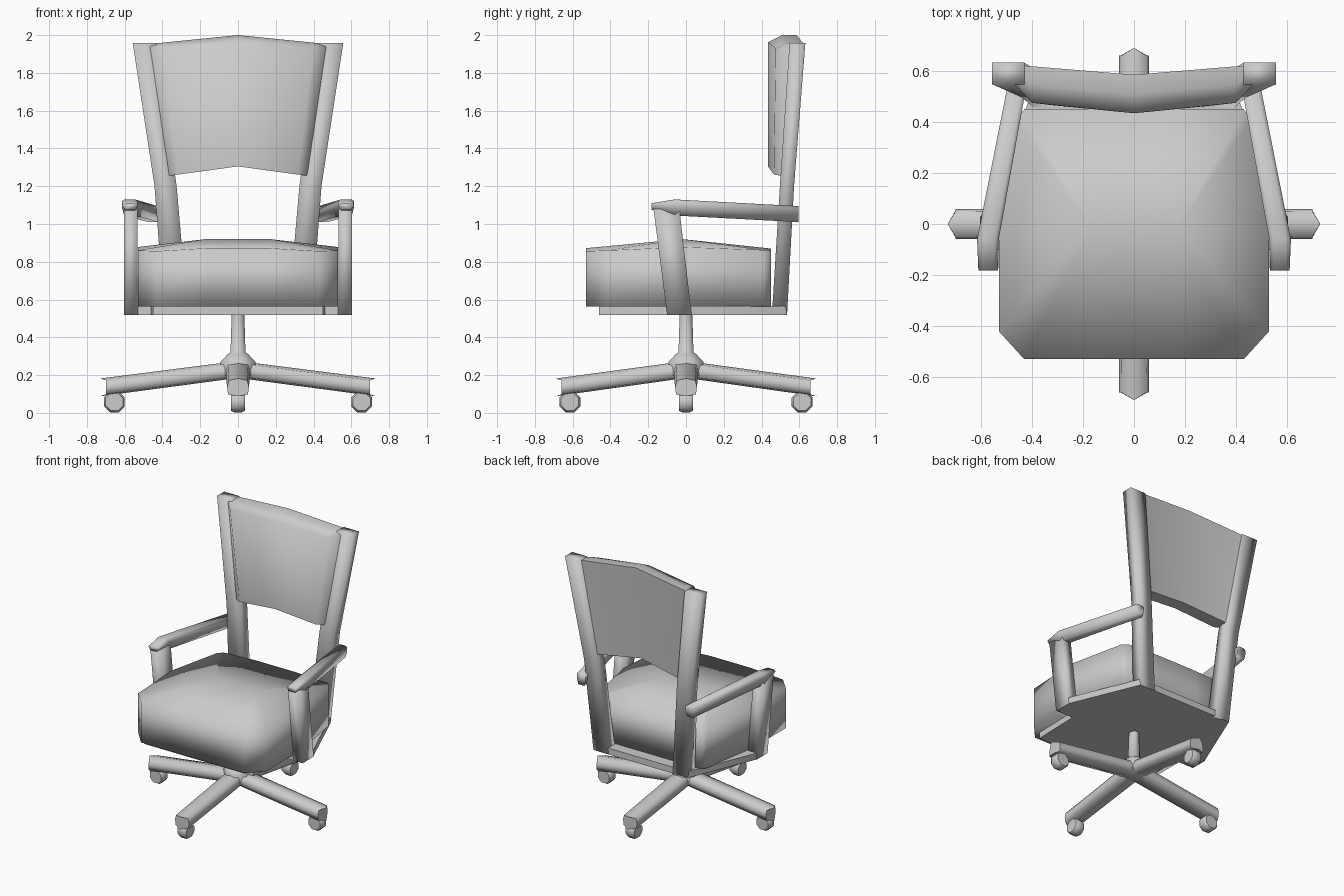
import bpy, bmesh
from math import radians, cos, sin, pi
from mathutils import Matrix

if "Cube" in bpy.data.objects:
    bpy.data.objects.remove(bpy.data.objects["Cube"])


def loft(name, rings, angle=100, mirror=False, matrix=None):
    """Skin a list of equal-length point rings and cap both ends."""
    bm = bmesh.new()
    vs = [[bm.verts.new(p) for p in r] for r in rings]
    n = len(rings[0])
    for a, b in zip(vs, vs[1:]):
        for i in range(n):
            j = (i + 1) % n
            bm.faces.new((a[i], a[j], b[j], b[i]))
    bm.faces.new(vs[0])
    bm.faces.new(vs[-1])
    bmesh.ops.remove_doubles(bm, verts=bm.verts, dist=1e-4)
    if matrix:
        bm.transform(matrix)
    bmesh.ops.recalc_face_normals(bm, faces=bm.faces)
    me = bpy.data.meshes.new(name)
    bm.to_mesh(me)
    bm.free()
    ob = bpy.data.objects.new(name, me)
    bpy.context.collection.objects.link(ob)
    bpy.ops.object.select_all(action='DESELECT')
    ob.select_set(True)
    bpy.context.view_layer.objects.active = ob
    bpy.ops.object.shade_smooth_by_angle(angle=radians(angle))
    if mirror:
        ob.modifiers.new("mirror", 'MIRROR')
    return ob


def circle(r, z, n=8):
    return [(r * cos(2 * pi * (i + .5) / n), r * sin(2 * pi * (i + .5) / n), z) for i in range(n)]


def rect(x0, x1, y0, y1, z):
    return [(x0, y0, z), (x1, y0, z), (x1, y1, z), (x0, y1, z)]


def both_sides(half):
    """Close a right-hand outline with its mirror image."""
    return half + [(-p[0],) + tuple(p[1:]) for p in reversed(half)]


# Hub and column
loft("column_hub", [circle(.06, .18), circle(.10, .20), circle(.10, .27), circle(.06, .31),
                    circle(.043, .32), circle(.036, .53)], 60)

# Four legs with pointed ends, and a wheel under each
for k in range(4):
    turn = Matrix.Rotation(k * pi / 2, 4, 'Z')
    tip, wheel = (.73, .655) if k % 2 == 0 else (.69, .615)

    def section(r, zb, zt, w, point):
        m = (zb + zt) / 2
        return [(r + point, 0, zb), (r, w * .9, zb + .01), (r, w, m), (r, w * .85, zt - .01),
                (r + point, 0, zt), (r, -w * .85, zt - .01), (r, -w, m), (r, -w * .9, zb + .01)]
    loft(f"base_leg_{k}", [section(0, .185, .275, .065, 0),
                           section(tip - .03, .088, .182, .058, .03)], 80, matrix=turn)
    wheel_rings = [[(wheel + r * cos(i * pi / 4 + pi / 8), y, .058 + r * sin(i * pi / 4 + pi / 8))
                    for i in range(8)] for r, y in ((.05, -.037), (.06, -.02), (.06, .02), (.05, .037))]
    loft(f"wheel_{k}", wheel_rings, 60, matrix=turn)

# Seat plate that ties arm posts and back posts together
plate = both_sides([(.45, -.46), (.46, -.10), (.60, -.10), (.60, .03), (.39, .535)])
loft("seat_plate", [[(x, y, z) for x, y in plate] for z in (.518, .565)], 30)

# Crowned cushion collapsing to a short ridge on top
outline = both_sides([(.17, -.53, .872), (.43, -.53, .856), (.53, -.42, .86), (.53, -.02, .878),
                      (.46, .41, .862), (.43, .45, .858), (.17, .45, .87)])
loft("seat_cushion", [[(x, y, .562) for x, y, z in outline], outline,
                      [(.17 if x > 0 else -.17, -.02, .92) for x, y, z in outline]])

# Back posts
loft("back_post", [rect(.265, .39, .455, .535, .518), rect(.325, .442, .497, .572, 1.2),
                   rect(.43, .557, .548, .632, 1.957)], mirror=True)

# Back panel: vertical sections swept across the width
panel = []
for u, fb, ft, bb, bt, zb, zf, zt in (
        (1, .505, .55, .572, .624, 1.255, 1.94, 1.952),
        (.85, .465, .475, .565, .618, 1.262, 1.93, 1.96),
        (0, .434, .434, .53, .585, 1.305, 1.962, 2.0)):
    xb, xt = .37 * u, .47 * u
    panel.append([(xb, bb, zb), (xb, fb, zb), (xt, ft, zf), (xt, (ft + bt) / 2, zt), (xt, bt, zt)])
panel += [[(-p[0],) + p[1:] for p in r] for r in panel[1::-1]]
loft("back_panel", panel, 80)

# Arm posts, leaning forward
loft("arm_post", [rect(.53, .604, -.10, .03, .518), rect(.532, .604, -.172, -.035, 1.08)], mirror=True)


# Arm rails, running from the arm posts to the back posts
def rail(y, x0, x1, zb, zt):
    zm = zb + (zt - zb) * .55
    return [(x0 + .012, y, zb), (x1 - .012, y, zb), (x1, y, zm), (x1, y, zt - .01), (x1 - .015, y, zt),
            (x0 + .015, y, zt), (x0, y, zt - .01), (x0, y, zm)]


loft("arm_rail", [rail(-.182, .533, .61, 1.075, 1.11), rail(-.06, .53, .615, 1.045, 1.13),
                  rail(.595, .412, .485, 1.01, 1.095)], mirror=True)
